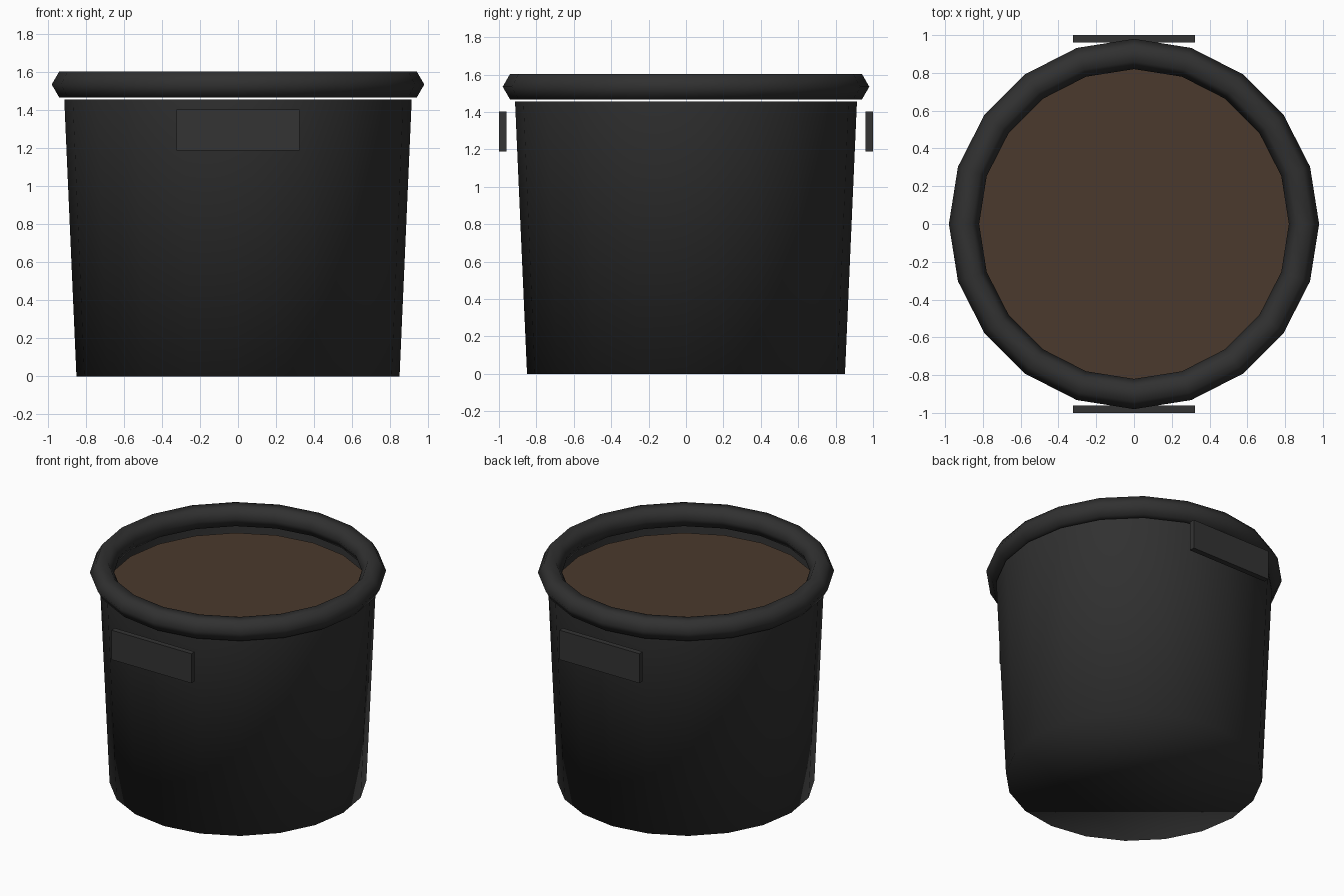
import bpy, bmesh
from math import pi

if "Cube" in bpy.data.objects:
    bpy.data.objects.remove(bpy.data.objects["Cube"])

SIDES = 20


def material(name, rgb):
    m = bpy.data.materials.new(name)
    m.diffuse_color = (*rgb, 1.0)
    m.use_nodes = True
    m.node_tree.nodes["Principled BSDF"].inputs["Base Color"].default_value = m.diffuse_color
    return m


def finish(name, mat, smooth):
    ob = bpy.context.object
    ob.name = name
    ob.data.materials.append(mat)
    for p in ob.data.polygons:
        p.use_smooth = smooth
    return ob


plastic = material("dark_plastic", (0.03, 0.03, 0.03))
handle_grey = material("handle_plastic", (0.033, 0.033, 0.033))
earth = material("earth", (0.07, 0.042, 0.026))

# Tapered pot body: closed at the bottom, open at the top
bpy.ops.mesh.primitive_cone_add(vertices=SIDES, radius1=0.85, radius2=0.914,
                                depth=1.455, location=(0, 0, 0.7275))
body = finish("pot_body", plastic, True)
bm = bmesh.new()
bm.from_mesh(body.data)
lid = [f for f in bm.faces if f.normal.z > 0.9]
bmesh.ops.delete(bm, geom=lid, context='FACES_ONLY')
bm.to_mesh(body.data)
bm.free()

# Rolled rim with a hexagonal section, floating just above the body
bpy.ops.mesh.primitive_torus_add(major_segments=SIDES, minor_segments=6,
                                 major_radius=0.90, minor_radius=0.08,
                                 location=(0, 0, 1.535))
finish("rim", plastic, True)

# Soil just below the rim
bpy.ops.mesh.primitive_cylinder_add(vertices=SIDES, radius=0.87, depth=0.04,
                                    location=(0, 0, 1.392))
finish("soil", earth, False)

# Flat grip plates at front and back
for name, side in (("front_handle", -1), ("back_handle", 1)):
    bpy.ops.mesh.primitive_cube_add(size=1, location=(0, side * 0.98, 1.295))
    plate = finish(name, handle_grey, False)
    plate.scale = (0.645, 0.04, 0.215)
